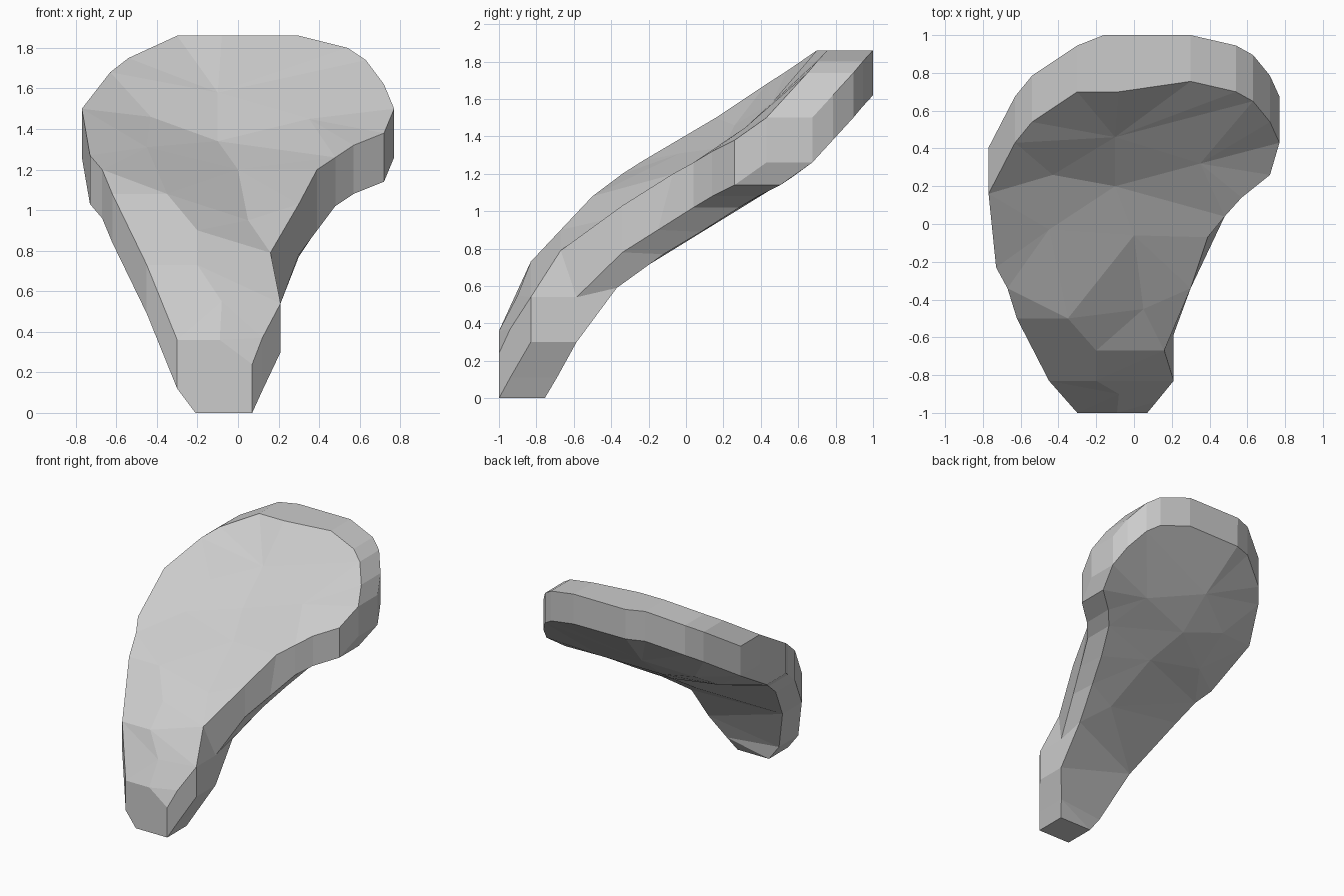
import bpy, bmesh
from mathutils import Vector
from mathutils.geometry import delaunay_2d_cdt

if "Cube" in bpy.data.objects:
    bpy.data.objects.remove(bpy.data.objects["Cube"])

BACK = Vector((0, 0.245, 0))    # depth of the slab
DOWN = Vector((0, 0, -0.24))    # height of the slab

# Outer edge of the front sheet, running up the right side and down the left.
# u = rim steps backwards, d = rim steps downwards, b = both (corner)
edge = [
    (-0.21, -1.0, 0.24, "d"), (0.07, -1.0, 0.24, "d"), (0.12, -0.94, 0.37, "d"),
    (0.21, -0.83, 0.54, "b"), (0.16, -0.67, 0.79, "u"), (0.30, -0.34, 1.03, "d"),
    (0.39, -0.07, 1.20, "d"), (0.48, 0.04, 1.26, "d"), (0.57, 0.14, 1.32, "d"),
    (0.72, 0.26, 1.38, "d"), (0.77, 0.43, 1.50, "b"), (0.72, 0.54, 1.62, "u"),
    (0.63, 0.65, 1.74, "u"), (0.54, 0.70, 1.80, "u"), (0.30, 0.755, 1.86, "u"),
    (-0.08, 0.70, 1.86, "u"), (-0.30, 0.70, 1.86, "u"), (-0.54, 0.54, 1.75, "u"),
    (-0.63, 0.43, 1.68, "u"), (-0.77, 0.16, 1.50, "b"), (-0.73, -0.23, 1.27, "d"),
    (-0.67, -0.34, 1.20, "d"), (-0.62, -0.50, 1.08, "d"), (-0.45, -0.83, 0.73, "d"),
    (-0.30, -1.0, 0.36, "d"),
]
# Places where the rim departs from the regular step: (middle ring, rear edge)
special = {
    2: ((0.12, -0.94, 0.11), (0.12, -0.69, 0.11)),
    4: ((0.21, -0.585, 0.54), (0.21, -0.37, 0.59)),
    5: ((0.30, -0.34, 0.78), (0.30, -0.12, 0.77)),
    6: ((0.39, -0.15, 0.90), (0.38, 0.08, 0.89)),
    15: ((-0.16, 1.0, 1.86), (-0.16, 0.995, 1.62)),
}
# Facet corners inside the dished front and inside the flatter rear
inner_front = [
    (-0.09, -1.0, 0.36), (-0.08, -0.90, 0.55), (-0.20, -0.83, 0.73),
    (-0.20, -0.67, 0.90), (-0.35, -0.50, 1.08), (0.05, -0.45, 0.95),
    (-0.45, -0.03, 1.31), (0.0, -0.06, 1.20), (-0.43, 0.26, 1.46),
    (-0.10, 0.20, 1.34), (0.35, 0.32, 1.45), (-0.10, 0.46, 1.58),
]
inner_rear = [
    (0.05, -0.45, 0.95), (-0.45, -0.03, 1.27), (0.0, -0.06, 1.19),
    (-0.43, 0.26, 1.44), (-0.10, 0.20, 1.35), (0.35, 0.32, 1.42),
    (-0.10, 0.46, 1.56),
]

bm = bmesh.new()
n = len(edge)
rim_edges = [(i, (i + 1) % n) for i in range(n)]


def sheet(inner, offset, flip):
    """Triangulated sheet inside the edge, seen from the upper front."""
    pts = [Vector(p[:3]) for p in edge + inner]
    flat = [Vector((p.x, p.y + p.z)) for p in pts]
    _, _, tris, orig, _, _ = delaunay_2d_cdt(flat, rim_edges, [], 1, 1e-5)
    verts = [bm.verts.new(p + offset) for p in pts]
    for t in tris:
        ids = [orig[i][0] for i in t]
        bm.faces.new([verts[i] for i in (reversed(ids) if flip else ids)])
    return verts


front = sheet(inner_front, Vector(), False)
rear = sheet(inner_rear, BACK + DOWN, True)

# Rim: a middle ring joins the front edge to the rear edge
ring = []
for i, (x, y, z, kind) in enumerate(edge):
    # corners turn from down to back on the right, back to down on the left
    if kind == "b":
        kind = "du" if x > 0 else "ud"
    for k in kind:
        pos = front[i].co + (BACK if k == "u" else DOWN)
        if i in special:
            pos, rear[i].co = special[i]
        ring.append((i, bm.verts.new(pos)))
for (i, a), (j, b) in zip(ring, ring[1:] + ring[:1]):
    if i == j:
        bm.faces.new((front[i], a, rear[i], b))
    else:
        bm.faces.new((front[i], a, b, front[j]))
        bm.faces.new((a, rear[i], rear[j], b))

bmesh.ops.remove_doubles(bm, verts=bm.verts, dist=0.004)
bmesh.ops.recalc_face_normals(bm, faces=bm.faces)
mesh = bpy.data.meshes.new("curved_slab")
bm.to_mesh(mesh)
bm.free()
obj = bpy.data.objects.new("curved_slab", mesh)
bpy.context.collection.objects.link(obj)
